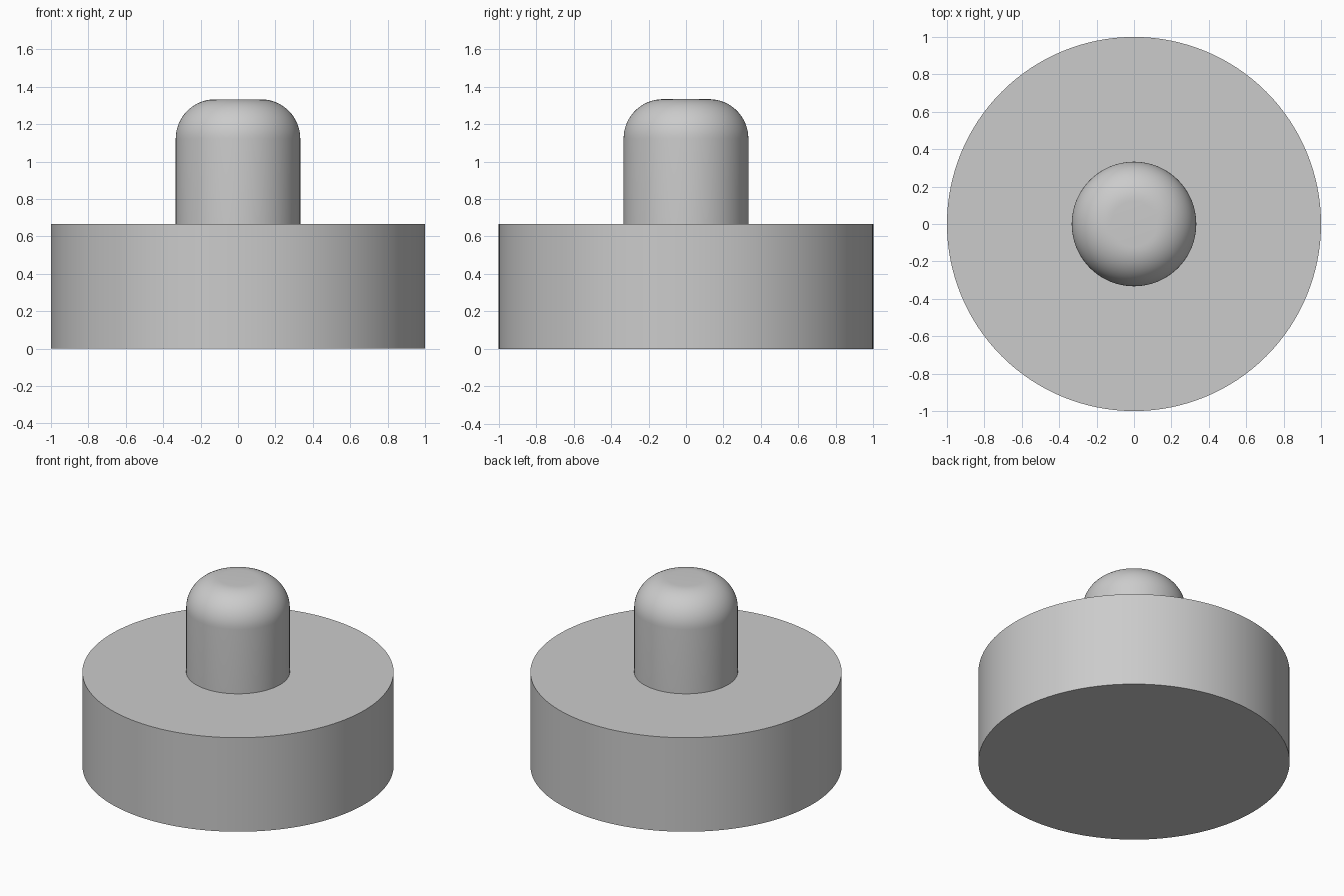
import bpy, bmesh
from math import sin, cos, pi, radians

cube = bpy.data.objects.get("Cube")
if cube:
    bpy.data.objects.remove(cube, do_unlink=True)

SEGMENTS = 128
BASE_RADIUS, BASE_TOP = 1.0, 0.667
PEG_RADIUS, PEG_TOP, FILLET = 0.333, 1.333, 0.21

grey = bpy.data.materials.new("plain grey")
grey.use_nodes = True
colour = (0.6, 0.6, 0.6, 1)
grey.diffuse_color = colour
grey.node_tree.nodes["Principled BSDF"].inputs["Base Color"].default_value = colour


def lathe(name, profile):
    """Revolve a (radius, height) profile about z and cap its open rims."""
    bm = bmesh.new()
    verts = [bm.verts.new((r, 0, z)) for r, z in profile]
    edges = [bm.edges.new(pair) for pair in zip(verts, verts[1:])]
    bmesh.ops.spin(bm, geom=verts + edges, axis=(0, 0, 1), cent=(0, 0, 0),
                   angle=2 * pi, steps=SEGMENTS, use_merge=True)
    bmesh.ops.remove_doubles(bm, verts=bm.verts, dist=0.0001)
    bmesh.ops.holes_fill(bm, edges=[e for e in bm.edges if e.is_boundary], sides=0)
    bmesh.ops.recalc_face_normals(bm, faces=bm.faces)
    mesh = bpy.data.meshes.new(name)
    bm.to_mesh(mesh)
    bm.free()
    mesh.materials.append(grey)
    obj = bpy.data.objects.new(name, mesh)
    bpy.context.collection.objects.link(obj)
    bpy.ops.object.select_all(action='DESELECT')
    obj.select_set(True)
    bpy.context.view_layer.objects.active = obj
    bpy.ops.object.shade_smooth_by_angle(angle=radians(30))
    return obj


# Wide round base
lathe("base", [(BASE_RADIUS, 0), (BASE_RADIUS, BASE_TOP)])

# Central peg with a rounded top edge
steps = 16
arc = [(PEG_RADIUS - FILLET + FILLET * cos(i / steps * pi / 2),
        PEG_TOP - FILLET + FILLET * sin(i / steps * pi / 2)) for i in range(steps + 1)]
lathe("peg", [(PEG_RADIUS, BASE_TOP)] + arc)
